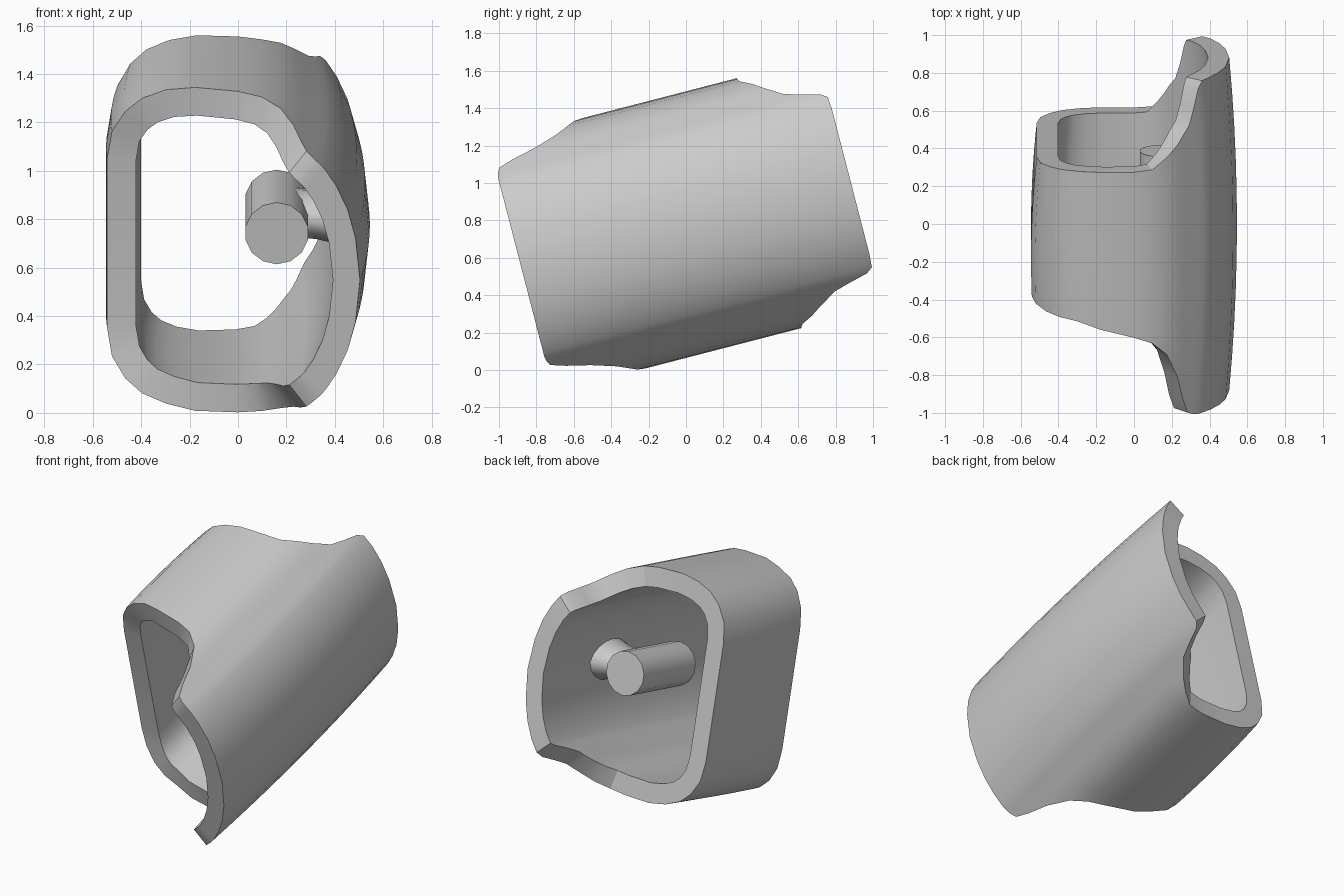
import bpy, bmesh, math
from mathutils import Vector

if "Cube" in bpy.data.objects:
    bpy.data.objects.remove(bpy.data.objects["Cube"])

TILT = math.radians(14.5)
CENTRE = (0, 0, 0.777)


def finish(name, bm, angle=32):
    bmesh.ops.recalc_face_normals(bm, faces=bm.faces)
    me = bpy.data.meshes.new(name)
    bm.to_mesh(me)
    bm.free()
    ob = bpy.data.objects.new(name, me)
    bpy.context.collection.objects.link(ob)
    ob.location = CENTRE
    ob.rotation_euler.x = TILT
    bpy.ops.object.select_all(action='DESELECT')
    ob.select_set(True)
    bpy.context.view_layer.objects.active = ob
    bpy.ops.object.shade_smooth_by_angle(angle=math.radians(angle))
    return ob


# Upper half of the sleeve section: x, height, front end, back end
half = [
    (-.545, .36, -.30, .46), (-.525, .48, -.31, .46), (-.47, .57, -.33, .46),
    (-.40, .63, -.345, .46), (-.30, .67, -.36, .46), (-.18, .69, -.40, .46),
    (0, .685, -.445, .46), (.10, .67, -.48, .47), (.18, .64, -.55, .53),
    (.24, .60, -.68, .59), (.275, .57, -.81, .64), (.305, .545, -.89, .68),
    (.335, .52, -.905, .77), (.365, .495, -.91, .87), (.39, .47, -.91, .905),
    (.44, .40, -.91, .91), (.49, .30, -.91, .91), (.525, .18, -.91, .91),
]
section = half + [(.545, 0, -.91, .91)] + [(x, -v, f, b) for x, v, f, b in reversed(half)]
N, ROWS, WALL = len(section), 10, 0.12


def pinch(x, u):
    # the sleeve bulges slightly in the middle of its length
    if x > 0:
        return x * (1 - .075 * (u / .91) ** 2)
    return x * (1 - .055 * ((u + .1) / .56) ** 2)


def inset(i):
    p = Vector(section[i][:2])
    a = (p - Vector(section[i - 1][:2])).normalized()
    b = (Vector(section[(i + 1) % N][:2]) - p).normalized()
    n1, n2 = Vector((a.y, -a.x)), Vector((b.y, -b.x))
    m = (n1 + n2).normalized()
    return p + m * (WALL / m.dot(n1))


# Sleeve: outer and inner walls joined by the two wavy rims
bm = bmesh.new()
walls = []
for inner in (False, True):
    rows = []
    for j in range(ROWS + 1):
        row = []
        for i, (x, v, f, b) in enumerate(section):
            u = f + (b - f) * j / ROWS
            if inner:
                x, v = inset(i)
            row.append(bm.verts.new((pinch(x, u), u, v)))
        rows.append(row)
    walls.append(rows)


def bridge(r1, r2):
    n = len(r1)
    for i in range(n):
        k = (i + 1) % n
        bm.faces.new((r1[i], r1[k], r2[k], r2[i]))


for rows in walls:
    for r1, r2 in zip(rows, rows[1:]):
        bridge(r1, r2)
for end in (0, -1):
    bridge(walls[0][end], walls[1][end])
finish("sleeve", bm)

# Peg lying along the sleeve axis
bm = bmesh.new()
bmesh.ops.create_cone(bm, cap_ends=True, segments=14, radius1=.132, radius2=.132, depth=.54)
for p in bm.verts:
    x, y, z = p.co
    p.co = (x + .16, z + .13, y)
finish("peg", bm, 40)

# Flared stem joining the peg to the right wall
bm = bmesh.new()
rows = []
for x, s in ((.18, 1), (.27, .9), (.32, .92), (.37, 1.02), (.44, 1.2)):
    rows.append([bm.verts.new((x, .19 + .17 * s * math.cos(t), .11 * s * math.sin(t)))
                 for t in (2 * math.pi * k / 16 for k in range(16))])
for r1, r2 in zip(rows, rows[1:]):
    bridge(r1, r2)
bm.faces.new(rows[0])
bm.faces.new(rows[-1])
finish("stem", bm, 40)
